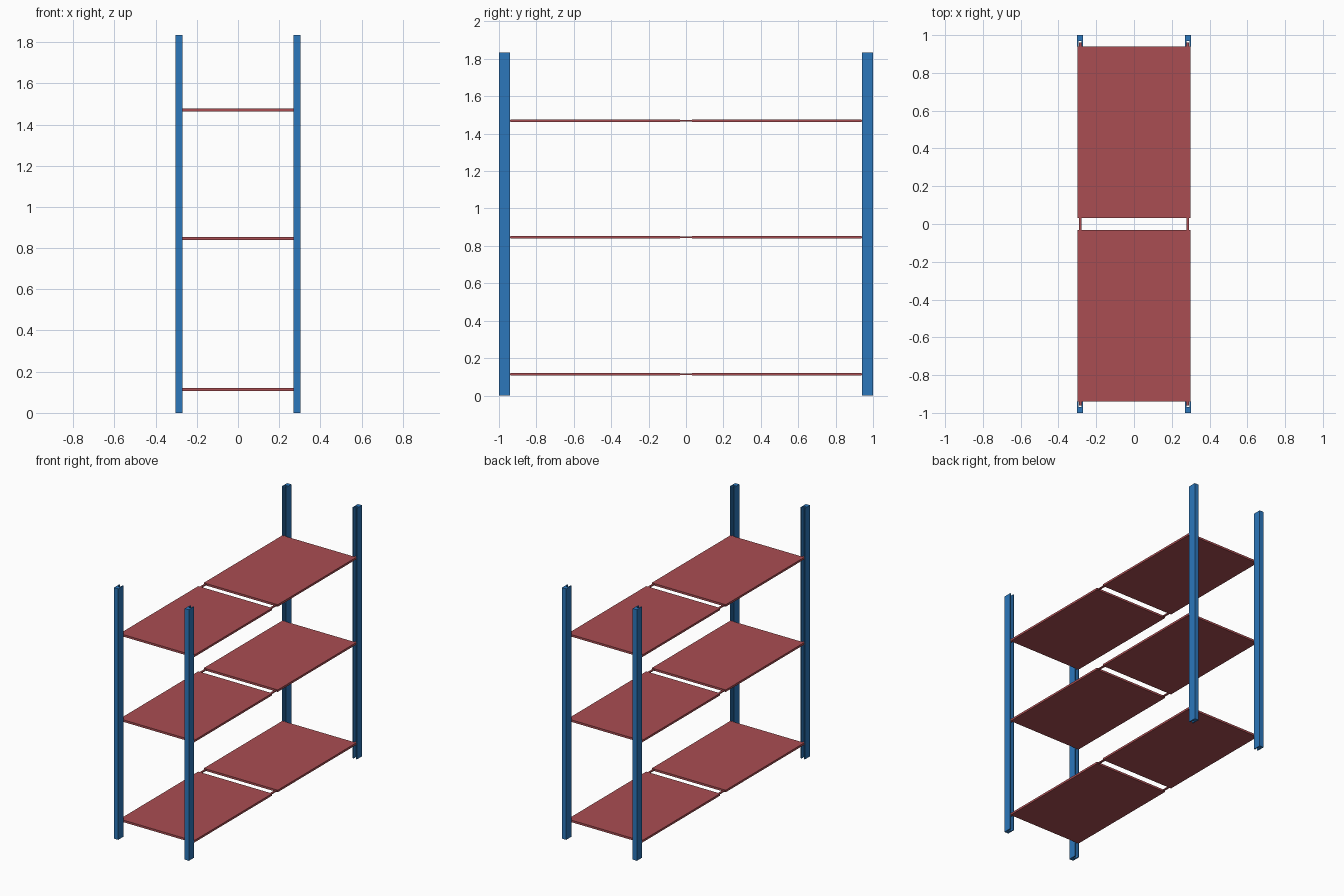
import bpy

if "Cube" in bpy.data.objects:
    bpy.data.objects.remove(bpy.data.objects["Cube"])

def material(name, rgb):
    m = bpy.data.materials.new(name)
    m.diffuse_color = (*rgb, 1.0)
    m.use_nodes = True
    m.node_tree.nodes["Principled BSDF"].inputs["Base Color"].default_value = m.diffuse_color
    return m

BLUE = material("blue paint", (0.025, 0.185, 0.50))
RED = material("dull red paint", (0.40, 0.075, 0.085))

def make(name, verts, faces, mat):
    me = bpy.data.meshes.new(name)
    me.from_pydata(verts, [], faces)
    me.materials.append(mat)
    ob = bpy.data.objects.new(name, me)
    bpy.context.collection.objects.link(ob)
    return ob

def prism(name, profile, z0, z1, mat):
    """Extrude a counter-clockwise xy outline from z0 to z1."""
    n = len(profile)
    verts = [(x, y, z) for z in (z0, z1) for x, y in profile]
    faces = [tuple(range(n))[::-1], tuple(range(n, 2 * n))]
    faces += [(i, (i + 1) % n, n + (i + 1) % n, n + i) for i in range(n)]
    return make(name, verts, faces, mat)

def box(name, x0, x1, y0, y1, z0, z1, mat):
    return prism(name, [(x0, y0), (x1, y0), (x1, y1), (x0, y1)], z0, z1, mat)

HEIGHT = 1.835
X0, X1 = 0.269, 0.303        # post width range
Y0, Y1 = 0.94, 1.0           # post depth range
GX0, GX1, GY = 0.277, 0.295, 0.968   # groove facing the shelves

# Four uprights, each with a groove on its inner face
outline = [(X0, Y0), (GX0, Y0), (GX0, GY), (GX1, GY),
           (GX1, Y0), (X1, Y0), (X1, Y1), (X0, Y1)]
for sx, side in ((-1, "left"), (1, "right")):
    for sy, end in ((-1, "front"), (1, "back")):
        pts = [(sx * x, sy * y) for x, y in outline]
        if sx * sy < 0:
            pts.reverse()
        prism(f"{end}_{side}_post", pts, 0, HEIGHT, BLUE)

# Three levels, each with two panels carried on two long rails
for level, z in enumerate((0.1135, 0.8465, 1.4695), 1):
    for sy, end in ((-1, "front"), (1, "back")):
        ys = sorted((sy * 0.032, sy * 0.939))
        box(f"{end}_shelf_{level}", -0.299, 0.299, *ys,
            z - 0.0075, z + 0.0075, RED)
    for sx, side in ((-1, "left"), (1, "right")):
        xs = sorted((sx * 0.278, sx * 0.291))
        box(f"{side}_rail_{level}", *xs, -0.96, 0.96,
            z - 0.004, z + 0.004, RED)
